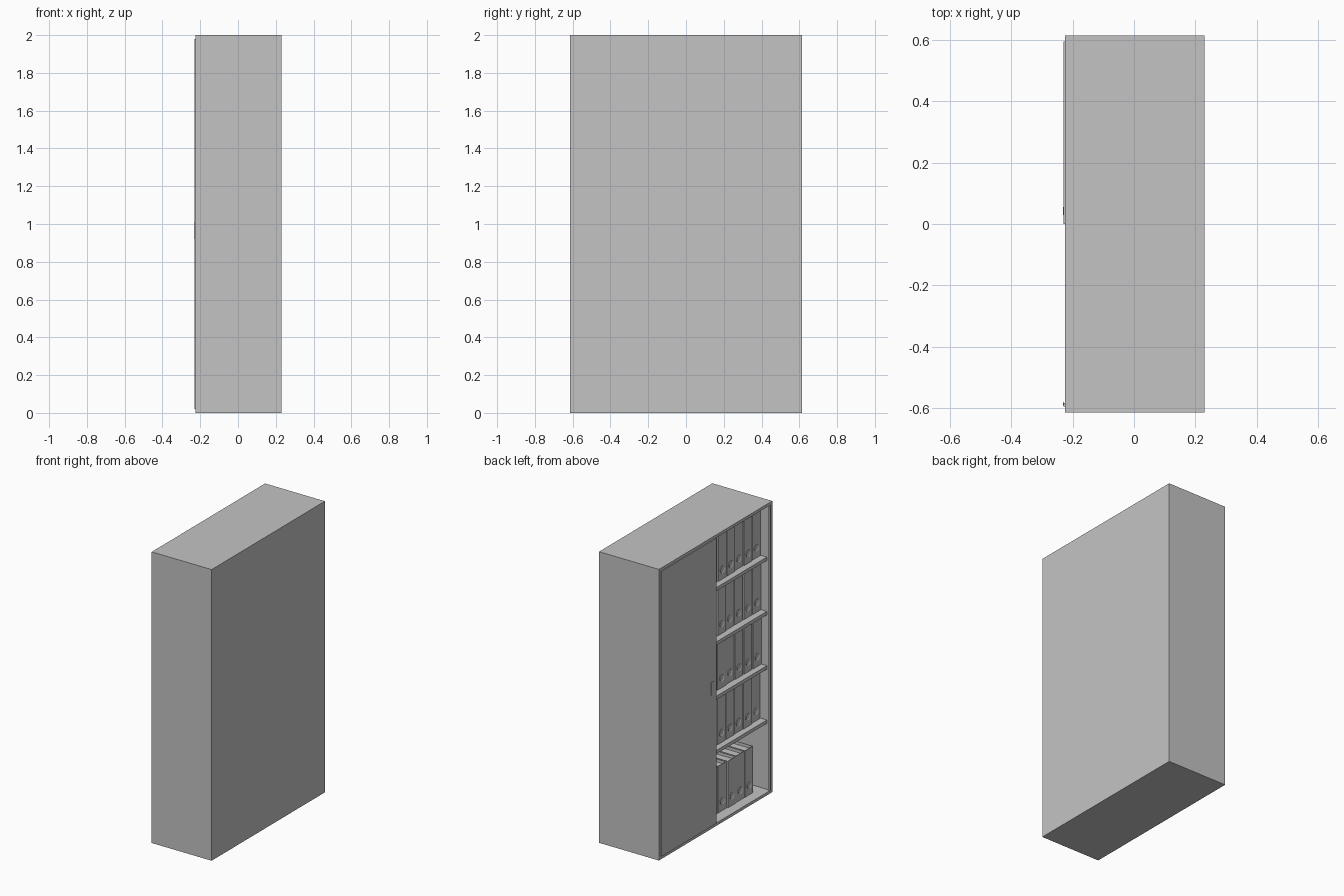
import bpy, bmesh, random
from mathutils import Matrix, Vector

random.seed(4)
cube = bpy.data.objects.get("Cube")
if cube:
    bpy.data.objects.remove(cube, do_unlink=True)

grey = bpy.data.materials.new("plain_grey")
grey.use_nodes = True
grey.diffuse_color = (0.55, 0.55, 0.55, 1)
grey.node_tree.nodes["Principled BSDF"].inputs["Base Color"].default_value = (0.55, 0.55, 0.55, 1)


def add_box(bm, lo, hi):
    lo, hi = Vector(lo), Vector(hi)
    mat = Matrix.Translation((lo + hi) / 2) @ Matrix.Diagonal((*(hi - lo), 1))
    bmesh.ops.create_cube(bm, size=1, matrix=mat)


def add_object(name, bm):
    mesh = bpy.data.meshes.new(name)
    bm.to_mesh(mesh)
    bm.free()
    return link(name, mesh)


def link(name, mesh):
    if not mesh.materials:
        mesh.materials.append(grey)
    obj = bpy.data.objects.new(name, mesh)
    bpy.context.collection.objects.link(obj)
    return obj


def box(name, lo, hi):
    bm = bmesh.new()
    add_box(bm, lo, hi)
    return add_object(name, bm)


def binder_mesh():
    # Three cover boards, a paper block and a ringed finger hole on the spine
    w, h, d, t = 0.088, 0.32, 0.285, 0.004
    bm = bmesh.new()
    add_box(bm, (0, 0, 0), (t, w, h))
    add_box(bm, (t, 0, 0), (d, t, h))
    add_box(bm, (t, w - t, 0), (d, w, h))
    add_box(bm, (t, t, 0.008), (d - 0.01, w - t, h - 0.02))
    turn = Matrix.Translation((0, w / 2, 0.068)) @ Matrix.Rotation(-1.5707963, 4, 'Y')
    ring = bmesh.ops.create_cone(bm, cap_ends=True, segments=16, radius1=0.024,
                                 radius2=0.024, depth=0.006, matrix=turn)
    bm.normal_update()
    cap = min({f for v in ring["verts"] for f in v.link_faces},
              key=lambda f: f.calc_center_median().x)
    bmesh.ops.inset_region(bm, faces=[cap], thickness=0.004)
    bmesh.ops.translate(bm, verts=cap.verts, vec=(0.0025, 0, 0))
    mesh = bpy.data.meshes.new("binder")
    bm.to_mesh(mesh)
    bm.free()
    return mesh


# Carcass
FRONT, BACK, HALF, TOP, T = -0.225, 0.23, 0.615, 2.0, 0.02
box("top_panel", (FRONT, -HALF, TOP - T), (BACK, HALF, TOP))
box("bottom_panel", (FRONT, -HALF, 0), (BACK, HALF, T))
box("back_panel", (BACK - T, -HALF + T, T), (BACK, HALF - T, TOP - T))
for name, y in (("right_side_panel", -HALF), ("left_side_panel", HALF - T)):
    box(name, (FRONT, y, T), (BACK, y + T, TOP - T))

# Sliding doors: one closed, one pushed back into the side
box("closed_door", (-0.23, 0, T), (-0.215, HALF - T, TOP - T))
box("open_door_edge", (-0.23, -HALF + T, T), (-0.215, -0.583, TOP - T))
box("closed_door_handle", (-0.232, 0.03, 0.92), (-0.229, 0.055, 1.01))
box("open_door_handle", (-0.232, -0.592, 0.92), (-0.229, -0.578, 1.01))

# Shelves
shelf_tops = [0.496 + 0.373 * i for i in range(4)]
for z in shelf_tops:
    box("shelf", (-0.198, -HALF + T, z - 0.024), (BACK - T, HALF - T, z))

# Rows of binders
binder = binder_mesh()
for row, z in enumerate([T] + shelf_tops):
    y = -0.507 if row == 0 else -0.594 + random.uniform(0, 0.008)
    while y < 0.49:
        obj = link("binder", binder)
        obj.location = (-0.153 + random.uniform(-0.004, 0.004), y, z)
        y += 0.0955 + random.uniform(-0.002, 0.002)
